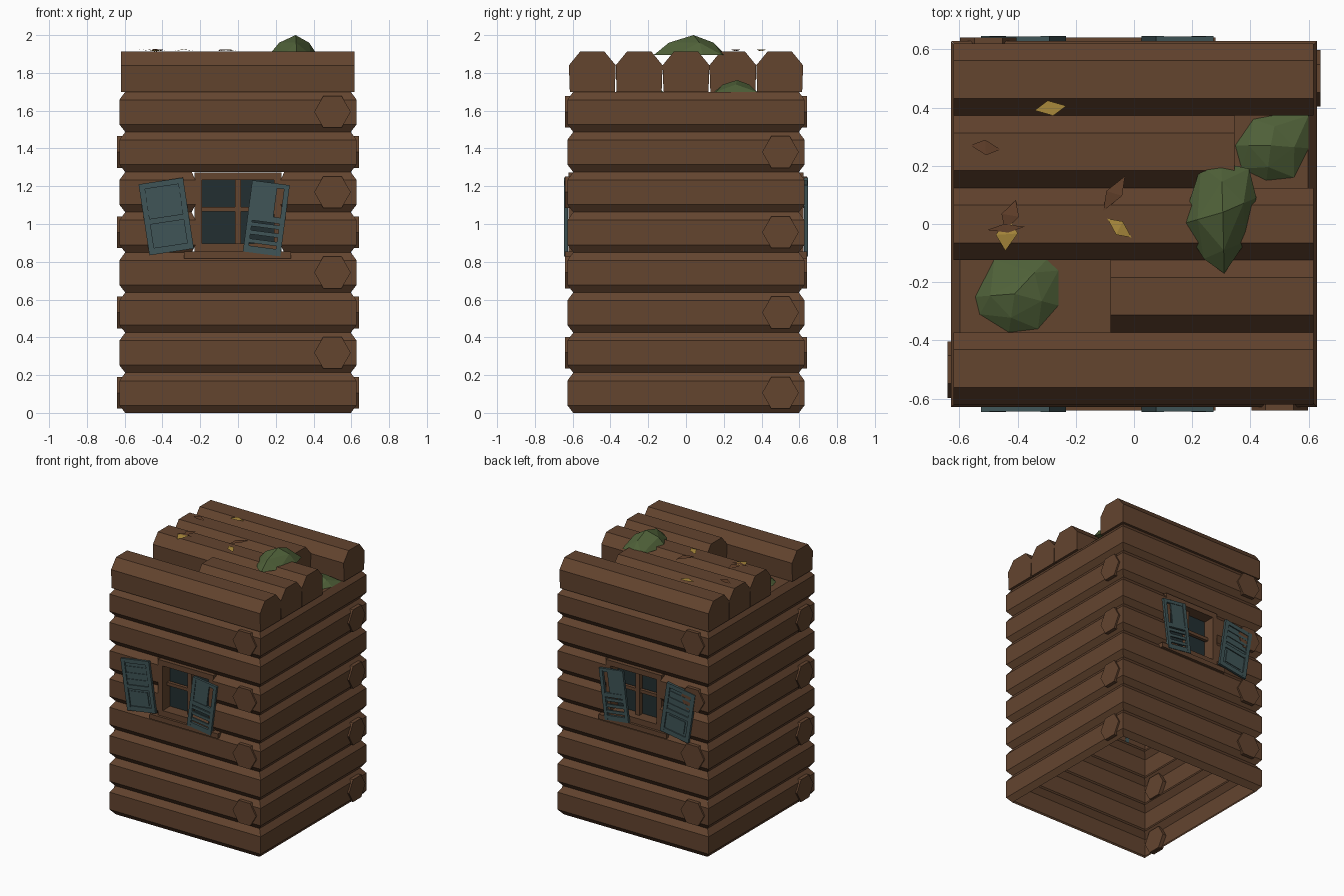
import bpy, bmesh, math
from mathutils import Matrix, Vector

if "Cube" in bpy.data.objects:
    bpy.data.objects.remove(bpy.data.objects["Cube"])


def material(name, rgb):
    m = bpy.data.materials.new(name)
    m.diffuse_color = (*rgb, 1)
    m.use_nodes = True
    m.node_tree.nodes["Principled BSDF"].inputs["Base Color"].default_value = m.diffuse_color
    return m


WOOD = material("log brown", (0.125, 0.058, 0.028))
TEAL = material("shutter teal", (0.050, 0.090, 0.095))
GLASS = material("dark glass", (0.016, 0.028, 0.031))
MOSS = material("moss green", (0.078, 0.118, 0.040))
GOLD = material("yellow leaf", (0.40, 0.25, 0.045))
RUST = material("brown leaf", (0.120, 0.050, 0.023))


def finish(bm, name, mat, recalc=True):
    if recalc:
        bmesh.ops.recalc_face_normals(bm, faces=bm.faces)
    me = bpy.data.meshes.new(name)
    bm.to_mesh(me)
    bm.free()
    me.materials.append(mat)
    ob = bpy.data.objects.new(name, me)
    bpy.context.collection.objects.link(ob)
    return ob


def face(bm, pts, M=Matrix()):
    return bm.faces.new([bm.verts.new(M @ Vector(p)) for p in pts])


def prism(bm, a, b):
    """Closed solid between two matching point loops."""
    va = [bm.verts.new(p) for p in a]
    vb = [bm.verts.new(p) for p in b]
    bm.faces.new(va[::-1])
    bm.faces.new(vb)
    for i in range(len(a)):
        j = (i + 1) % len(a)
        bm.faces.new((va[i], va[j], vb[j], vb[i]))


def box(bm, x0, x1, y0, y1, z0, z1, M=Matrix()):
    ring = [(x0, y0), (x1, y0), (x1, y1), (x0, y1)]
    prism(bm, [M @ Vector((x, y, z0)) for x, y in ring],
          [M @ Vector((x, y, z1)) for x, y in ring])


# Log walls: mitred, faceted shells, hollow and open underneath
ROW = 0.2125
PROFILE = [(0.597, 0), (0.628, 0.04), (0.628, 0.17), (0.597, ROW)]  # (distance out, height)


def gap(w):
    """Half-width of the window opening, wider at the joints between logs."""
    return 0.225 if w > 0.61 else 0.245


SIDES = ["front", "right", "back", "left"]
for k, side in enumerate(SIDES):
    turn = Matrix.Rotation(k * math.pi / 2, 4, 'Z')
    bm = bmesh.new()
    for r in range(8):
        for (w0, z0), (w1, z1) in zip(PROFILE, PROFILE[1:]):
            if r in (4, 5) and k % 2 == 0:
                spans = [(-w0, -gap(w0), -gap(w1), -w1), (gap(w0), w0, w1, gap(w1))]
            else:
                spans = [(-w0, w0, w1, -w1)]
            for a, b, c, d in spans:
                face(bm, [(a, -w0, r * ROW + z0), (b, -w0, r * ROW + z0),
                          (c, -w1, r * ROW + z1), (d, -w1, r * ROW + z1)], turn)
    finish(bm, side + "_log_wall", WOOD, recalc=False)

    # Hexagonal ends of the crossing logs, on alternate rows
    bm = bmesh.new()
    for r in range((k + 1) % 2, 8, 2):
        hexa = [(0.5 + 0.097 * math.cos(i * math.pi / 3),
                 (r + 0.5) * ROW + 0.097 * math.sin(i * math.pi / 3)) for i in range(6)]
        prism(bm, [turn @ Vector((x, -0.60, z)) for x, z in hexa],
              [turn @ Vector((x, -0.64, z)) for x, z in hexa])
    finish(bm, side + "_log_ends", WOOD)

# Deck closing the top of the walls
bm = bmesh.new()
face(bm, [(-0.597, -0.597, 1.7), (0.597, -0.597, 1.7), (0.597, 0.597, 1.7), (-0.597, 0.597, 1.7)])
finish(bm, "roof_deck", WOOD, recalc=False)

# Roof logs, two of them broken short
SECTION = [(-0.119, 1.70), (0.119, 1.70), (0.124, 1.84), (0.065, 1.912), (-0.065, 1.912), (-0.124, 1.84)]
for i, (x0, x1) in enumerate([(-0.62, 0.617), (-0.08, 0.617), (-0.62, 0.617), (-0.62, 0.345), (-0.62, 0.617)]):
    bm = bmesh.new()
    yc = (i - 2) * 0.248
    prism(bm, [(x0, yc + y, z) for y, z in SECTION], [(x1, yc + y, z) for y, z in SECTION])
    finish(bm, "roof_log_%d" % (i + 1), WOOD)

# Windows, mirrored front to back
for side, s in (("front", 1), ("back", -1)):
    flip = Matrix.Diagonal((1, s, 1, 1))

    bm = bmesh.new()
    for x0, x1, z0, z1 in [(-0.23, -0.19, 0.852, 1.272), (0.19, 0.23, 0.852, 1.272),
                           (-0.19, 0.19, 1.232, 1.272), (-0.19, 0.19, 0.852, 0.897)]:
        box(bm, x0, x1, -0.622, -0.52, z0, z1, flip)
    finish(bm, side + "_window_frame", WOOD)

    bm = bmesh.new()
    box(bm, -0.285, 0.28, -0.64, -0.59, 0.818, 0.854, flip)
    finish(bm, side + "_window_sill", WOOD)

    bm = bmesh.new()
    box(bm, -0.015, 0.015, -0.575, -0.54, 0.89, 1.24, flip)
    box(bm, -0.19, 0.19, -0.57, -0.545, 1.067, 1.091, flip)
    finish(bm, side + "_window_bars", WOOD)

    bm = bmesh.new()
    box(bm, -0.195, 0.195, -0.535, -0.53, 0.89, 1.24, flip)
    finish(bm, side + "_window_glass", GLASS)

    # Hanging shutter: backed, slats above and a panel below
    M = flip @ Matrix.Translation((-0.38, 0, 1.04)) @ Matrix.Rotation(math.radians(-8.7), 4, 'Y')
    bm = bmesh.new()
    box(bm, -0.115, 0.115, -0.636, -0.628, -0.187, 0.187, M)
    for x in (-0.119, 0.089):
        box(bm, x, x + 0.03, -0.645, -0.626, -0.19, 0.19, M)
    for z0, z1 in ((-0.19, -0.155), (-0.03, 0.0), (0.16, 0.19)):
        box(bm, -0.089, 0.089, -0.644, -0.627, z0, z1, M)
    for i in range(3):
        box(bm, -0.089, 0.089, -0.641, -0.63, 0.022 + i * 0.047, 0.042 + i * 0.047, M)
    box(bm, -0.07, 0.07, -0.641, -0.63, -0.14, -0.045, M)
    finish(bm, side + "_hanging_shutter", TEAL)

    # Loose shutter: split panel above, open slats below
    M = flip @ Matrix.Translation((0.15, 0, 1.03)) @ Matrix.Rotation(math.radians(7.5), 4, 'Y')
    bm = bmesh.new()
    for x in (-0.10, 0.073):
        box(bm, x, x + 0.027, -0.645, -0.626, -0.19, 0.19, M)
    for z0, z1 in ((-0.19, -0.155), (-0.02, 0.012), (0.165, 0.19)):
        box(bm, -0.073, 0.073, -0.644, -0.627, z0, z1, M)
    for z in (-0.128, -0.083, -0.04):
        box(bm, -0.073, 0.073, -0.641, -0.63, z - 0.011, z + 0.011, M)
    box(bm, -0.073, 0.036, -0.640, -0.631, 0.012, 0.165, M)
    finish(bm, side + "_loose_shutter", TEAL)


# Moss clumps: faceted domes over an irregular outline
def clump(name, outline, peak, z0, z1):
    bm = bmesh.new()
    px, py = peak
    low = [bm.verts.new((x, y, z0)) for x, y in outline]
    mid = [bm.verts.new((px + (x - px) * 0.62, py + (y - py) * 0.62, z0 + (z1 - z0) * 0.62))
           for x, y in outline[::2]]
    top = bm.verts.new((px, py, z1))
    n, h = len(low), len(mid)
    for i in range(h):
        a, b, c = low[2 * i], low[2 * i + 1], low[(2 * i + 2) % n]
        m0, m1 = mid[i], mid[(i + 1) % h]
        for tri in ((a, b, m0), (b, m1, m0), (b, c, m1), (m0, m1, top)):
            bm.faces.new(tri)
    bm.faces.new(low[::-1])
    finish(bm, name, MOSS)


clump("large_moss_clump",
      [(0.165, 0.0), (0.24, -0.12), (0.31, -0.17), (0.385, -0.06), (0.42, 0.09),
       (0.395, 0.19), (0.30, 0.21), (0.23, 0.20)], (0.305, 0.04), 1.895, 2.0)
clump("corner_moss_clump",
      [(0.348, 0.27), (0.37, 0.19), (0.455, 0.15), (0.55, 0.16), (0.60, 0.26),
       (0.60, 0.373), (0.49, 0.375), (0.41, 0.36)], (0.47, 0.27), 1.70, 1.762)
clump("front_moss_clump",
      [(-0.545, -0.25), (-0.53, -0.31), (-0.43, -0.372), (-0.33, -0.36), (-0.26, -0.28),
       (-0.26, -0.16), (-0.30, -0.122), (-0.48, -0.122)], (-0.41, -0.24), 1.70, 1.762)


# Fallen leaves: small bent kites
def leaf(name, mat, x, y, length, width, angle, z=1.916):
    M = Matrix.Translation((x, y, z)) @ Matrix.Rotation(math.radians(angle), 4, 'Z')
    l, w = length / 2, width / 2
    bm = bmesh.new()
    a, b, c, d = [bm.verts.new(M @ Vector(p)) for p in
                  ((-l, 0, 0), (0.1 * l, -w, 0.008), (l, 0, 0), (-0.1 * l, w, 0.008))]
    bm.faces.new((a, b, d))
    bm.faces.new((b, c, d))
    finish(bm, name, mat, recalc=False)


leaf("yellow_leaf_1", GOLD, -0.287, 0.398, 0.11, 0.054, 8)
leaf("yellow_leaf_2", GOLD, -0.05, -0.014, 0.105, 0.05, -38)
leaf("yellow_leaf_3", GOLD, -0.437, -0.035, 0.115, 0.075, 85, 1.914)
leaf("brown_leaf_1", RUST, -0.51, 0.263, 0.105, 0.052, -8)
leaf("brown_leaf_2", RUST, -0.068, 0.105, 0.14, 0.055, 58)
leaf("brown_leaf_3", RUST, -0.425, 0.03, 0.11, 0.06, 70, 1.916)
leaf("brown_leaf_4", RUST, -0.44, -0.015, 0.13, 0.03, 5, 1.918)
